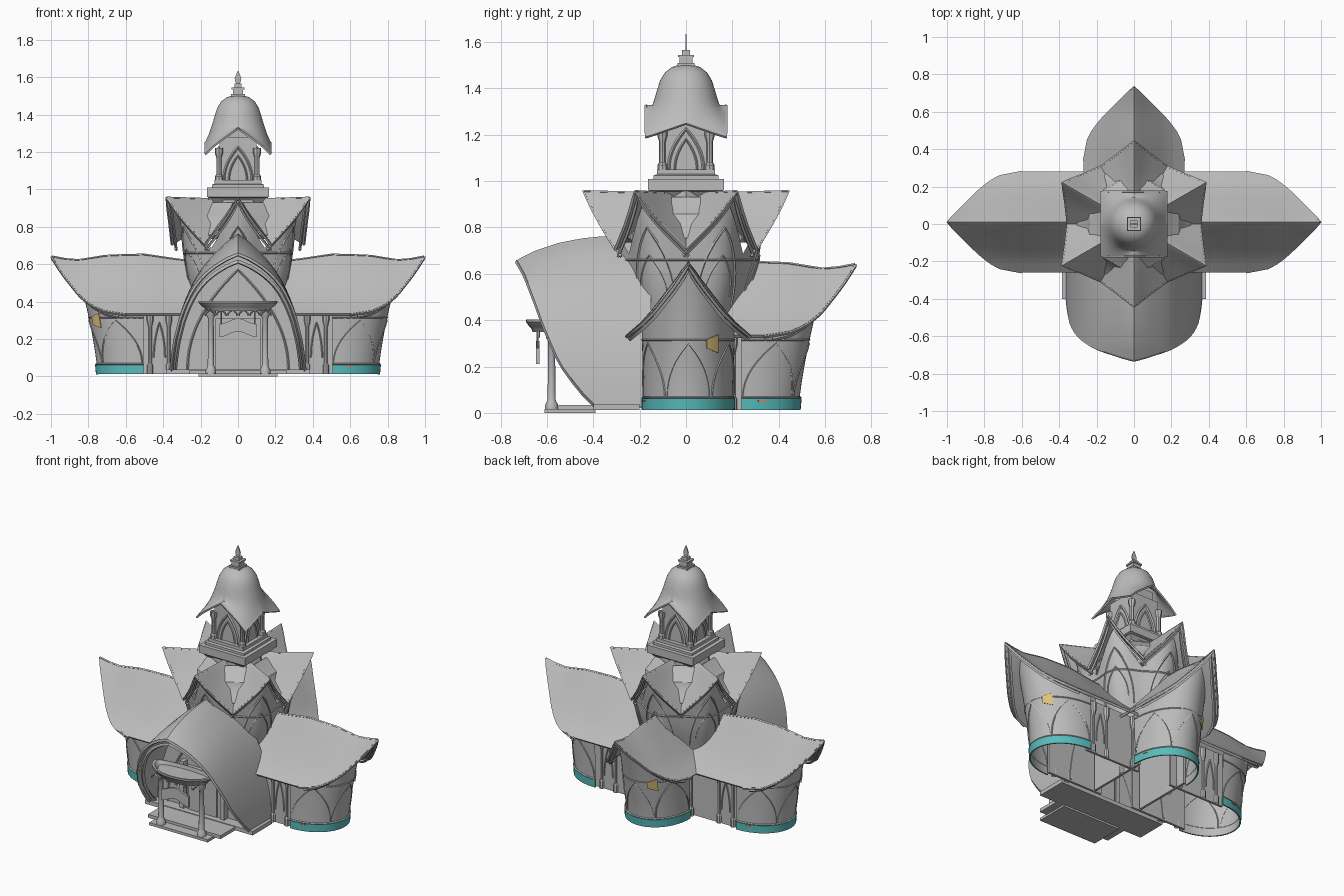
import bpy, bmesh, math
from math import sin, cos, pi, radians
from mathutils import Matrix

if "Cube" in bpy.data.objects:
    bpy.data.objects.remove(bpy.data.objects["Cube"])


def material(name, rgb):
    m = bpy.data.materials.new(name)
    m.use_nodes = True
    m.diffuse_color = (*rgb, 1)
    m.node_tree.nodes["Principled BSDF"].inputs["Base Color"].default_value = (*rgb, 1)
    return m


STONE = material("stone_grey", (0.5, 0.5, 0.5))
TEAL = material("teal_band", (0.1, 0.5, 0.5))
AMBER = material("amber_panel", (0.72, 0.54, 0.2))
CORAL = material("coral_mark", (0.65, 0.25, 0.2))


def table(points, x):
    """Straight interpolation through (x, y) pairs sorted by x."""
    for (x0, y0), (x1, y1) in zip(points, points[1:]):
        if x <= x1:
            return y0 + (y1 - y0) * max(0, x - x0) / (x1 - x0)
    return points[-1][1]


def finish(name, mesh, mat, thick=None):
    obj = bpy.data.objects.new(name, mesh)
    bpy.context.collection.objects.link(obj)
    if thick:
        mod = obj.modifiers.new("Thickness", 'SOLIDIFY')
        mod.thickness, mod.offset = thick, 0
        deps = bpy.context.evaluated_depsgraph_get()
        obj.data = bpy.data.meshes.new_from_object(obj.evaluated_get(deps))
        obj.modifiers.clear()
    obj.data.materials.clear()
    obj.data.materials.append(mat)
    for p in obj.data.polygons:
        p.use_smooth = True
    obj.data.set_sharp_from_angle(angle=radians(32))
    return obj


def grid(name, fn, nu, nv, mat=STONE, thick=None):
    """Surface from fn(a, b) with a and b running 0..1."""
    bm = bmesh.new()
    rows = [[bm.verts.new(fn(i / nu, j / nv)) for j in range(nv + 1)] for i in range(nu + 1)]
    for r0, r1 in zip(rows, rows[1:]):
        for j in range(nv):
            bm.faces.new((r0[j], r0[j + 1], r1[j + 1], r1[j]))
    bmesh.ops.remove_doubles(bm, verts=bm.verts, dist=1e-5)
    bmesh.ops.recalc_face_normals(bm, faces=bm.faces)
    me = bpy.data.meshes.new(name)
    bm.to_mesh(me)
    return finish(name, me, mat, thick)


def tube(name, pts, r=0.005):
    cu = bpy.data.curves.new(name, 'CURVE')
    cu.dimensions, cu.bevel_depth, cu.bevel_resolution, cu.use_fill_caps = '3D', r, 0, True
    sp = cu.splines.new('POLY')
    sp.points.add(len(pts) - 1)
    for p, co in zip(sp.points, pts):
        p.co = (*co, 1)
    tmp = bpy.data.objects.new(name, cu)
    me = bpy.data.meshes.new_from_object(tmp)
    bpy.data.objects.remove(tmp)
    return finish(name, me, STONE)


def box(name, x, y, z):
    bm = bmesh.new()
    size = [b - a for a, b in (x, y, z)]
    mid = [(a + b) / 2 for a, b in (x, y, z)]
    bmesh.ops.create_cube(bm, size=1, matrix=Matrix.Translation(mid) @ Matrix.Diagonal((*size, 1)))
    me = bpy.data.meshes.new(name)
    bm.to_mesh(me)
    return finish(name, me, STONE)


def lathe(name, prof, sides, at=(0, 0), turn=0.0):
    def fn(a, b):
        r, z = prof[round(a * (len(prof) - 1))]
        t = 2 * pi * b + turn
        return at[0] + r * cos(t), at[1] + r * sin(t), z
    return grid(name, fn, len(prof) - 1, sides)


def arch(w, z0, z1, n=16):
    """Pointed arch outline as (offset, height) pairs."""
    ts = [sin(pi / 2 * (2 * i / n - 1)) for i in range(n + 1)]
    return [(w * t, z0 + (z1 - z0) * (1 - abs(t)) ** 0.48) for t in ts]


def repeat(objs, turns):
    """Copy parts to each (angle, location) placement."""
    for o in objs:
        for k, (ang, loc) in enumerate(turns):
            c = o if k == 0 else o.copy()
            if k:
                bpy.context.collection.objects.link(c)
            c.rotation_euler[2], c.location = ang, loc


# Wings: flared apse, teal base band, curved gable roof
SLOPE = [(0, 0.64), (0.05, 0.57), (0.1, 0.505), (0.15, 0.44), (0.2, 0.385), (0.27, 0.325)]
TIP = [(0, 0.995), (0.05, 0.945), (0.1, 0.895), (0.15, 0.845), (0.19, 0.8), (0.24, 0.73), (0.265, 0.6)]
RIDGE = [(0.3, -0.025), (0.5, 0.005), (0.7, 0), (0.85, -0.025), (0.93, -0.018), (1, -0.004)]


def roof_pt(s, t):
    v = 0.265 * t
    u = 0.15 + (table(TIP, abs(v)) - 0.15) * s
    return u, v, table(SLOPE, abs(v)) + table(RIDGE, u) * (1 - abs(t))


def apse_pt(a, z, out=0.0):
    grow = (z / 0.3) ** 1.4
    return (0.505 + (0.245 + out + 0.045 * grow) * max(0, cos(a)) ** 0.95,
            sin(a) * (0.192 + out + 0.008 * min(grow, 1)), z)


def apse_wall(a, b):
    ang = pi * (a - 0.5)
    top = table(SLOPE, abs(apse_pt(ang, 0.3)[1])) - 0.02
    return apse_pt(ang, 0.012 + (top - 0.012) * b)


def side_tube(name, zs, out, r):
    return tube(name, [apse_pt(pi * (i / 24 - 0.5), zs, out) for i in range(25)], r)


wing = [
    grid("wing_roof", lambda a, b: roof_pt(a, 2 * b - 1), 14, 24, thick=0.016),
    tube("wing_rake_trim", [roof_pt(1, i / 12 - 1) for i in range(25)], 0.009),
    tube("wing_rake_inner_trim", [(u - 0.03, v, z - 0.022) for u, v, z in
                                  [roof_pt(1, 0.95 * (i / 12 - 1)) for i in range(25)]], 0.01),
    tube("wing_ridge", [(u, v, z + 0.006) for u, v, z in [roof_pt(i / 12, 0) for i in range(13)]], 0.006),
    grid("wing_apse", apse_wall, 28, 10),
    grid("wing_base_band", lambda a, b: apse_pt(pi * (a - 0.5), 0.012 + 0.05 * b, 0.005), 28, 1, TEAL, 0.008),
    side_tube("wing_base_molding", 0.066, 0.004, 0.005),
    side_tube("wing_upper_molding", 0.315, 0, 0.004),
    grid("amber_window", lambda a, b: apse_pt(0.4 + 0.28 * a, 0.298 + (0.02 + 0.02 * a) * (2 * b - 1), 0.006),
         5, 2, AMBER, 0.004),
    grid("coral_plate", lambda a, b: apse_pt(-1.31 + 0.14 * a, 0.048 + 0.008 * b, 0.011), 3, 1, CORAL, 0.003),
]
for a0 in (-1.05, 0, 1.05):
    wing.append(tube("wing_arch", [apse_pt(a0 + d, z, 0.001) for d, z in arch(0.5, 0.065, 0.3)], 0.004))
for s in (-1, 1):
    wing.append(box("wing_side_wall", (0.12, 0.52), sorted((s * 0.165, s * 0.18)), (0.012, 0.36)))
    for u in (0.37, 0.47):
        wing.append(lathe("wing_pilaster", [(0.016, 0.012), (0.016, 0.06), (0.009, 0.07), (0.009, 0.26),
                                            (0.018, 0.3), (0.018, 0.35)], 8, (u, s * 0.18)))
    wing.append(tube("wing_side_arch", [(0.42 + d, s * 0.182, z) for d, z in arch(0.03, 0.1, 0.29)], 0.004))
repeat(wing, [(0, (0, 0.01, 0)), (pi / 2, (0, -0.265, 0)), (pi, (0, 0.01, 0))])

# Front hall: pointed vault with swept-forward peak
VAULT = [(0, 0.755), (0.06, 0.71), (0.12, 0.652), (0.17, 0.597), (0.22, 0.525), (0.265, 0.435), (0.305, 0.325),
         (0.337, 0.19), (0.35, 0.1), (0.357, 0.025)]
LIP = [(0.025, -0.385), (0.1, -0.46), (0.22, -0.545), (0.38, -0.61), (0.54, -0.66), (0.66, -0.695), (0.755, -0.728)]
DROP = [(-0.737, 0.108), (-0.65, 0.063), (-0.55, 0.03), (-0.45, 0.01), (-0.35, 0)]


def vault_pt(s, t, shrink=0.0):
    x = 0.357 * sin(pi / 2 * t)
    z = table(VAULT, abs(x))
    y = -0.15 + (table(LIP, z) + 0.15) * s
    return x * (1 - shrink), y, z - table(DROP, y) * (z / 0.755) ** 2 - shrink * z


grid("hall_vault", lambda a, b: vault_pt(a, 2 * b - 1), 16, 36, thick=0.016)
tube("hall_rim", [vault_pt(1, i / 18 - 1) for i in range(37)], 0.01)
tube("hall_inner_rim", [(x, y + 0.03, z) for x, y, z in [vault_pt(1, i / 18 - 1, 0.05) for i in range(37)]], 0.012)
tube("hall_ridge", [vault_pt(i / 12, 0) for i in range(13)], 0.006)
grid("hall_front_wall", lambda a, b: (0.345 * sin(pi * (a - 0.5)), -0.33,
     0.02 + b * (table(VAULT, 0.35 * abs(sin(pi * (a - 0.5)))) - 0.03)), 24, 1)
tube("hall_wall_arch", [(x, -0.335, z) for x, z in arch(0.27, 0.035, 0.57, 24)], 0.006)
box("hall_door_frame", (-0.12, 0.12), (-0.355, -0.32), (0.03, 0.31))
for s in (-1, 1):
    box("hall_door_leaf", sorted((s * 0.005, s * 0.1)), (-0.362, -0.35), (0.035, 0.28))
    box("hall_wall_post", sorted((s * 0.13, s * 0.16)), (-0.37, -0.32), (0.03, 0.34))

# Terrace and steps
box("terrace", (-0.385, 0.385), (-0.4, -0.2), (0.012, 0.038))
box("upper_step", (-0.26, 0.26), (-0.55, -0.39), (0.012, 0.034))
box("lower_step", (-0.21, 0.21), (-0.61, -0.39), (0, 0.017))

# Porch: flared dish canopy on two columns
CANOPY = [(0.0, 0.35), (0.8, 0.35), (0.84, 0.365), (0.9, 0.372), (1.0, 0.392), (1.0, 0.402), (0.92, 0.402), (0.82, 0.378), (0, 0.378)]


def canopy_pt(a, b):
    r, z = CANOPY[round(a * 8)]
    t = 2 * pi * b
    depth = 0.14 if sin(t) < 0 else 0.04
    return 0.21 * r * cos(t), -0.55 + depth * r * sin(t), z


grid("porch_canopy", canopy_pt, 8, 32)
for s in (-1, 1):
    lathe("porch_column", [(0.028, 0.012), (0.028, 0.035), (0.02, 0.05), (0.017, 0.06), (0.015, 0.31),
                           (0.024, 0.325), (0.028, 0.355)], 12, (s * 0.145, -0.58))
for k in range(6):
    xs = -0.15 + 0.06 * k
    tube("porch_bracket", [(xs + d, -0.635, z) for d, z in arch(0.026, 0.325, 0.355, 8)], 0.005)
grid("porch_sign", lambda a, b: (0.1 * (2 * a - 1), -0.64, 0.26 + 0.035 * (2 * b - 1)
     - 0.015 * cos(2 * pi * a)), 16, 1, thick=0.014)
for s in (-1, 1):
    tube("sign_hanger", [(s * 0.09, -0.64, 0.27), (s * 0.09, -0.64, 0.355)], 0.004)

# Six-bay tower with lobed walls rising into the gables
GABLE = [(0, 0.955), (0.04, 0.885), (0.085, 0.82), (0.13, 0.765), (0.18, 0.705)]


def tower_pt(th, z, out=0.0):
    r = table([(0.3, 0.225), (0.42, 0.245), (0.5, 0.268), (0.58, 0.287), (0.68, 0.3), (0.9, 0.33)], z)
    r *= 1 - 0.055 * cos(6 * th)
    return (r + out) * cos(th), (r + out) * sin(th), z


def tower_wall(a, b):
    th = 2 * pi * a
    off = (th % (pi / 3)) - pi / 6
    top = table(GABLE, 0.34 * abs(sin(off))) - 0.03
    return tower_pt(th, 0.3 + (top - 0.3) * b)


grid("tower_wall", tower_wall, 72, 12)


def gable_pt(s, t):
    k = abs(t)
    end = table([(0, 0.44), (0.25, 0.405), (0.5, 0.37), (1, 0.305)], k)
    w = t * (0.058 + 0.118 * s)
    z = table(GABLE, 0.18 * k) * s + (1 - s) * (0.945 - 0.045 * k)
    return 0.1 + (end - 0.1) * s, w, z - 0.04 * s * (1 - s) * k


bay = [
    grid("tower_gable", lambda a, b: gable_pt(a, 2 * b - 1), 6, 16, thick=0.013),
    tube("gable_rake", [gable_pt(1, i / 8 - 1) for i in range(17)], 0.008),
    tube("gable_inner_rake", [(u - 0.025, v, z - 0.03) for u, v, z in
                              [gable_pt(1, i / 8 - 1) for i in range(17)]], 0.008),
    tube("gable_ridge", [gable_pt(0, 0), gable_pt(1, 0)], 0.006),
    tube("bay_arch", [tower_pt(pi / 6 + d, z, 0.002) for d, z in arch(0.36, 0.46, 0.8)], 0.005),
    tube("bay_inner_arch", [tower_pt(pi / 6 + d, z, 0.001) for d, z in arch(0.24, 0.5, 0.68)], 0.004),
    tube("bay_molding", [tower_pt(i * pi / 36, 0.66, 0.002) for i in range(13)], 0.005),
]
for o in bay[4:]:
    o.data.transform(Matrix.Rotation(-pi / 6, 4, 'Z'))
repeat(bay, [(pi / 6 + k * pi / 3, (0, 0, 0)) for k in range(6)])

# Sloped stone tabs in the valleys
TAB = [(0.15, 0.92), (0.2, 0.87), (0.225, 0.85), (0.235, 0.81), (0.295, 0.745)]
tab = grid("valley_tab", lambda a, b: (TAB[round(a * 4)][0], (2 * b - 1) * (0.045 + 0.018 * (a < 0.6)),
                                       TAB[round(a * 4)][1]), 4, 1, thick=0.03)
repeat([tab], [(k * pi / 3, (0, 0, 0)) for k in range(6)])

# Neck and stepped plinth
lathe("tower_neck", [(0.24, 0.74), (0.2, 0.84), (0.2, 0.86), (0.165, 0.9), (0.16, 0.96)], 6)
q = math.sqrt(2)
lathe("belfry_plinth", [(r * q, z) for r, z in ((0.13, 0.93), (0.15, 0.955), (0.165, 0.96), (0.165, 1.01),
      (0.14, 1.01), (0.14, 1.025), (0.125, 1.03), (0.125, 1.05), (0, 1.05))], 4, turn=pi / 4)

# Belfry
box("belfry_core", (-0.1, 0.1), (-0.1, 0.1), (1.04, 1.28))
box("belfry_upper_core", (-0.08, 0.08), (-0.08, 0.08), (1.27, 1.345))
for sx in (-1, 1):
    for sy in (-1, 1):
        lathe("belfry_post", [(0.022, 1.04), (0.022, 1.07), (0.014, 1.08), (0.014, 1.17), (0.022, 1.195),
                              (0.022, 1.22)], 8, (sx * 0.102, sy * 0.102))
face = [tube("belfry_arch", [(0.102, d, z) for d, z in arch(0.075, 1.05, 1.225)], 0.007),
        tube("belfry_inner_arch", [(0.102, d, z) for d, z in arch(0.048, 1.05, 1.18)], 0.005)]
repeat(face, [(k * pi / 2, (0, 0, 0)) for k in range(4)])

# Bell roof: round dome flaring to a square eave with peaks
BELL = [(0, 1.5), (0.03, 1.498), (0.06, 1.488), (0.088, 1.466), (0.108, 1.433), (0.12, 1.395), (0.13, 1.36), (0.142, 1.325)]


def eave_pt(th):
    c, s = cos(th), sin(th)
    m = 0.173 / max(abs(c), abs(s))
    x, y = m * c, m * s
    k = 1 - min(abs(x), abs(y)) / 0.173
    rise = 0.135 * k ** 0.85 if abs(s) > abs(c) else 0.06 * k
    return x, y, 1.19 + rise


def bell_pt(a, b):
    th = 2 * pi * b
    i = round(a * 11)
    r, z = BELL[min(i, 7)]
    f = max(0, i - 7) / 4
    x, y, ze = eave_pt(th)
    return r * cos(th) * (1 - f) + x * f, r * sin(th) * (1 - f) + y * f, z + (ze - z) * f ** 0.8


grid("bell_roof", bell_pt, 11, 48, thick=0.008)
tube("bell_eave_trim", [eave_pt(2 * pi * i / 48) for i in range(49)], 0.007)

# Finial
for r, z0, z1 in ((0.037, 1.485, 1.51), (0.028, 1.51, 1.535), (0.034, 1.535, 1.545), (0.018, 1.545, 1.565)):
    box("finial_block", (-r, r), (-r, r), (z0, z1))
LEAF = [(0, 0.006), (0.25, 0.016), (0.45, 0.018), (0.75, 0.009), (1, 0.0005)]
grid("finial_leaf", lambda a, b: (table(LEAF, a) * (2 * b - 1), 0, 1.56 + 0.075 * a), 12, 2, thick=0.006)
